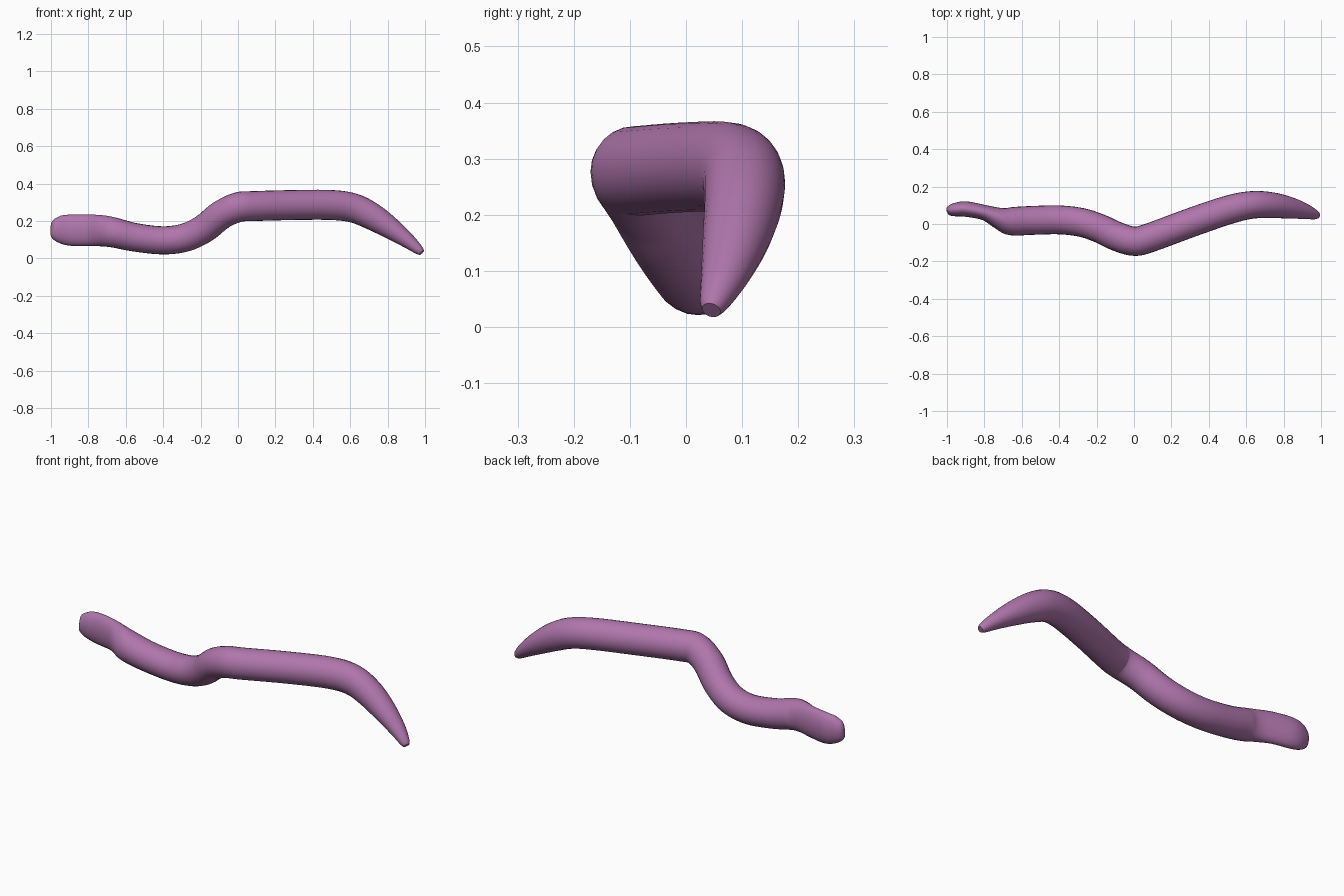
import bpy, bmesh, math
from mathutils import Vector

if "Cube" in bpy.data.objects:
    bpy.data.objects.remove(bpy.data.objects["Cube"])

SIDES = 24
STEPS = 5

# Spine stations: x, y, z, half width (sideways), half height
stations = [
    (-0.998, 0.068, 0.170, 0.012, 0.025),
    (-0.988, 0.071, 0.168, 0.025, 0.048),
    (-0.960, 0.076, 0.160, 0.035, 0.070),
    (-0.900, 0.080, 0.151, 0.041, 0.083),
    (-0.800, 0.061, 0.150, 0.041, 0.084),
    (-0.725, 0.032, 0.147, 0.057, 0.083),
    (-0.660, 0.015, 0.137, 0.075, 0.080),
    (-0.550, 0.019, 0.112, 0.077, 0.076),
    (-0.400, 0.022, 0.096, 0.077, 0.075),
    (-0.280, 0.008, 0.112, 0.077, 0.076),
    (-0.180, -0.025, 0.160, 0.077, 0.077),
    (-0.090, -0.067, 0.232, 0.078, 0.078),
    (0.000, -0.092, 0.273, 0.078, 0.080),
    (0.080, -0.075, 0.279, 0.078, 0.080),
    (0.300, 0.006, 0.285, 0.078, 0.080),
    (0.500, 0.074, 0.285, 0.077, 0.080),
    (0.620, 0.101, 0.268, 0.074, 0.078),
    (0.720, 0.102, 0.222, 0.070, 0.072),
    (0.820, 0.089, 0.158, 0.060, 0.058),
    (0.910, 0.069, 0.092, 0.043, 0.040),
    (0.965, 0.051, 0.046, 0.027, 0.026),
    (0.982, 0.045, 0.030, 0.017, 0.017),
]


def blend(p0, p1, p2, p3, t):
    """Catmull-Rom between two stations."""
    return [0.5 * (2 * b + (c - a) * t + (2 * a - 5 * b + 4 * c - d) * t * t
                   + (3 * b - a - 3 * c + d) * t ** 3)
            for a, b, c, d in zip(p0, p1, p2, p3)]


# Smoothed stations
path = []
last = len(stations) - 1
for i in range(last):
    quad = [stations[min(max(i + k, 0), last)] for k in (-1, 0, 1, 2)]
    path += [blend(*quad, s / STEPS) for s in range(STEPS)]
path.append(stations[-1])

# Rings perpendicular to the spine
bm = bmesh.new()
rings = []
for i, (x, y, z, w, h) in enumerate(path):
    a, b = path[max(i - 2, 0)], path[min(i + 2, len(path) - 1)]
    along = (Vector(b[:3]) - Vector(a[:3])).normalized()
    side = Vector((0, 0, 1)).cross(along).normalized()
    up = along.cross(side)
    rings.append([bm.verts.new(Vector((x, y, z))
                               + side * w * math.cos(2 * math.pi * k / SIDES)
                               + up * h * math.sin(2 * math.pi * k / SIDES))
                  for k in range(SIDES)])

for r, s in zip(rings, rings[1:]):
    for k in range(SIDES):
        n = (k + 1) % SIDES
        bm.faces.new((r[k], r[n], s[n], s[k]))
bm.faces.new(rings[0])
bm.faces.new(rings[-1])
bmesh.ops.recalc_face_normals(bm, faces=bm.faces)

mesh = bpy.data.meshes.new("worm_body")
bm.to_mesh(mesh)
bm.free()
body = bpy.data.objects.new("worm_body", mesh)
bpy.context.collection.objects.link(body)

# Pinkish purple skin
skin = bpy.data.materials.new("skin")
skin.diffuse_color = (0.43, 0.18, 0.41, 1)
skin.use_nodes = True
skin.node_tree.nodes["Principled BSDF"].inputs["Base Color"].default_value = skin.diffuse_color
mesh.materials.append(skin)

bpy.context.view_layer.objects.active = body
body.select_set(True)
bpy.ops.object.shade_smooth_by_angle(angle=math.radians(40))
